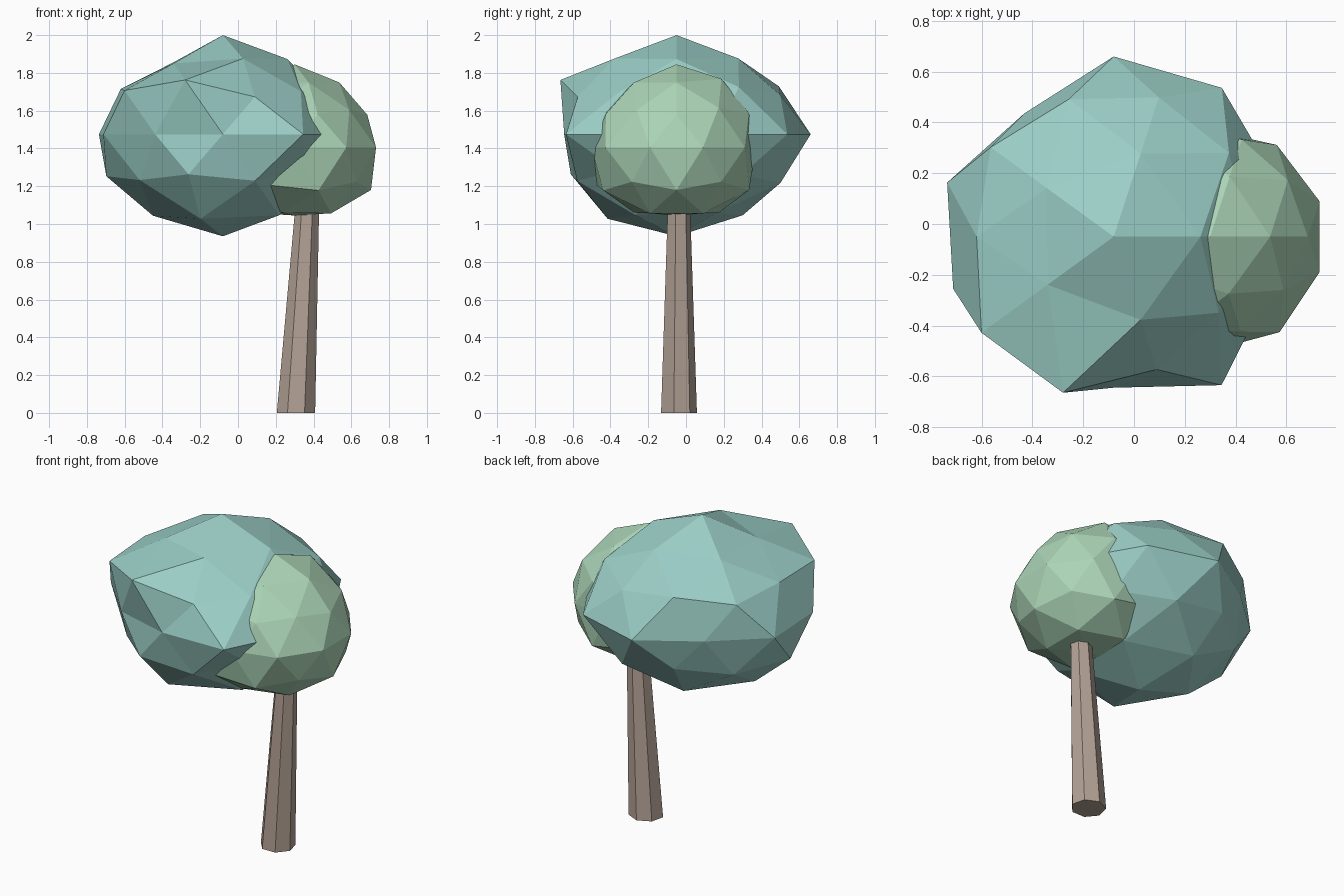
import bpy, bmesh, math

if "Cube" in bpy.data.objects:
    bpy.data.objects.remove(bpy.data.objects["Cube"])


def material(name, rgb):
    m = bpy.data.materials.new(name)
    m.diffuse_color = (*rgb, 1)
    m.use_nodes = True
    m.node_tree.nodes["Principled BSDF"].inputs["Base Color"].default_value = m.diffuse_color
    return m


def add_object(name, bm, mat):
    mesh = bpy.data.meshes.new(name)
    bm.to_mesh(mesh)
    bm.free()
    ob = bpy.data.objects.new(name, mesh)
    bpy.context.collection.objects.link(ob)
    mesh.materials.append(mat)
    return ob


def ring_order(v):
    # top to bottom, then counter-clockwise from +x
    return (-round(v.co.z, 2), round(math.atan2(v.co.y, v.co.x), 2) % 6.28)


def foliage(name, centre, height_scale, radii, mat):
    # low-poly ball, each vertex pushed to its own radius
    bm = bmesh.new()
    bmesh.ops.create_icosphere(bm, subdivisions=2, radius=1)
    for v, r in zip(sorted(bm.verts, key=ring_order), radii):
        v.co *= r
        v.co.z *= height_scale
        v.co.x += centre[0]
        v.co.y += centre[1]
        v.co.z += centre[2]
    return add_object(name, bm, mat)


# large canopy
foliage("large_canopy", (-0.08, -0.05, 1.475), 0.72, [
    .729,
    .65, .655, .62, .613, .655,
    .66, .67, .635, .76, .60,
    .60, .645, .67, .72, .615,
    .68, .725, .71, .60, .69, .665, .61, .595, .723, .65,
    .66, .63, .69, .658, .60,
    .65, .68, .65, .64, .65,
    .68, .70, .704, .73, .70,
    .75], material("teal_leaves", (0.33, 0.62, 0.57)))

# small canopy
foliage("small_canopy", (0.30, -0.05, 1.405), 0.90, [
    .489,
    .45, .475, .45, .45, .45,
    .445, .45, .45, .45, .42,
    .43, .45, .45, .45, .44,
    .453, .447, .42, .45, .45, .45, .45, .45, .465, .453,
    .45, .45, .45, .495, .45,
    .475, .475, .45, .45, .48,
    .455, .45, .45, .45, .455,
    .40], material("green_leaves", (0.41, 0.66, 0.47)))

# leaning, tapered seven-sided trunk
bm = bmesh.new()
SIDES = 7
rings = []
for x, y, z, r in ((0.307, -0.042, 0, 0.104), (0.375, -0.04, 1.25, 0.059)):
    ring = []
    for i in range(SIDES):
        a = math.pi / 2 + 2 * math.pi * i / SIDES
        ring.append(bm.verts.new((x + r * math.cos(a), y + 0.96 * r * math.sin(a), z)))
    rings.append(ring)
low, high = rings
for i in range(SIDES):
    j = (i + 1) % SIDES
    bm.faces.new((low[i], low[j], high[j], high[i]))
bm.faces.new(low[::-1])
bm.faces.new(high)
add_object("trunk", bm, material("bark", (0.45, 0.36, 0.30)))
